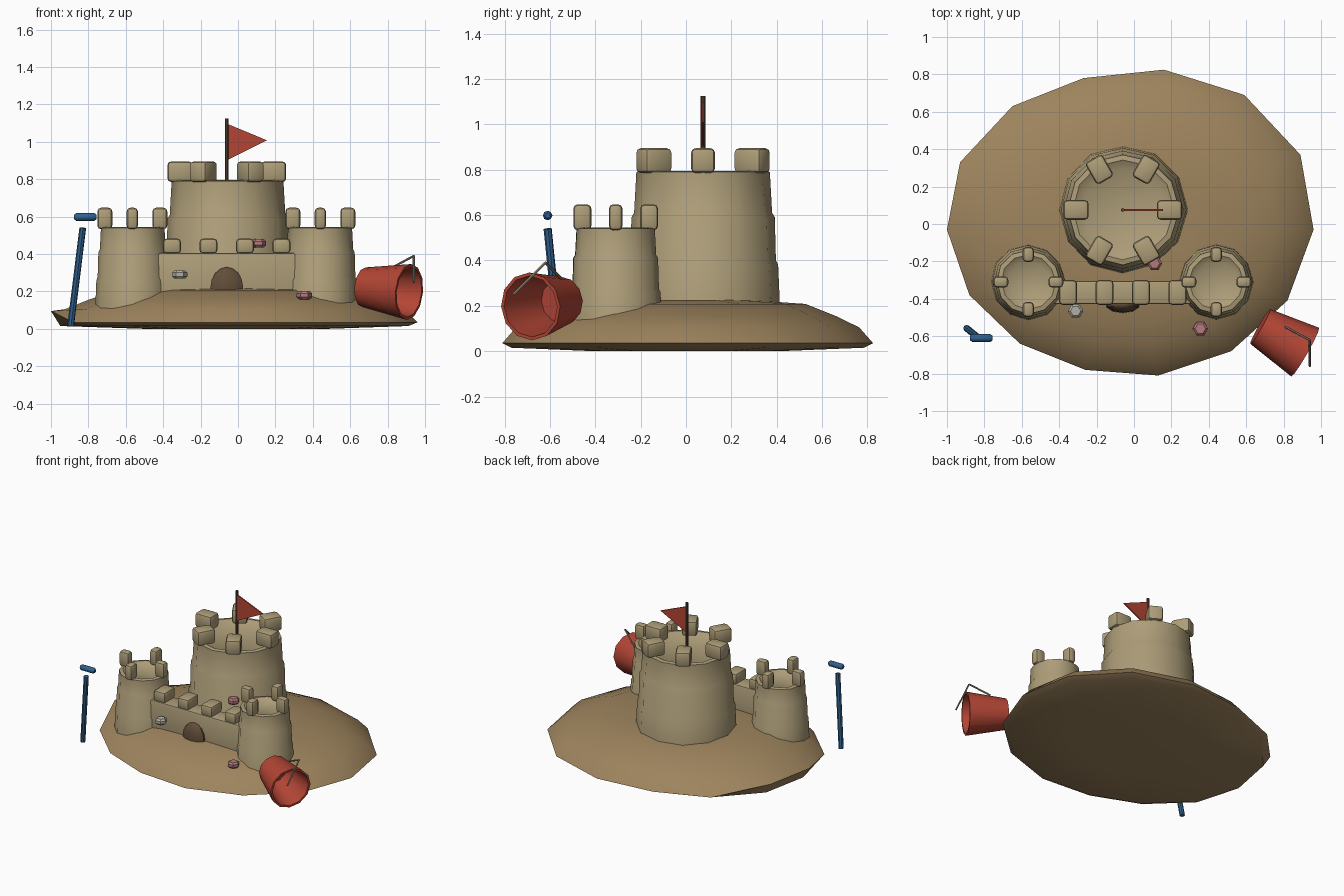
import bpy, bmesh, random
from math import pi, cos, sin, radians
from mathutils import Vector, Matrix

if "Cube" in bpy.data.objects:
    bpy.data.objects.remove(bpy.data.objects["Cube"])

random.seed(4)


def material(name, r, g, b):
    m = bpy.data.materials.new(name)
    m.diffuse_color = (r, g, b, 1)
    m.use_nodes = True
    m.node_tree.nodes["Principled BSDF"].inputs["Base Color"].default_value = m.diffuse_color
    return m


SAND = material("dry_sand", 0.42, 0.34, 0.19)
MOUND = material("mound_sand", 0.34, 0.23, 0.11)
DARK = material("dark_sand", 0.12, 0.075, 0.04)
RED = material("red", 0.45, 0.06, 0.035)
BLUE = material("blue", 0.03, 0.12, 0.28)
WOOD = material("pole_brown", 0.10, 0.06, 0.04)
WIRE = material("wire", 0.30, 0.27, 0.2)
PINK = material("pink", 0.45, 0.2, 0.2)
GREY = material("grey", 0.45, 0.43, 0.38)


def finish(name, bm, mat):
    bmesh.ops.recalc_face_normals(bm, faces=bm.faces)
    me = bpy.data.meshes.new(name)
    bm.to_mesh(me)
    bm.free()
    me.materials.append(mat)
    ob = bpy.data.objects.new(name, me)
    bpy.context.collection.objects.link(ob)
    return ob


def loft(name, rings, mat):
    """Skin a list of point rings, capping both ends."""
    bm = bmesh.new()
    vs = [[bm.verts.new(p) for p in ring] for ring in rings]
    n = len(vs[0])
    for a, b in zip(vs, vs[1:]):
        for i in range(n):
            j = (i + 1) % n
            bm.faces.new((a[i], a[j], b[j], b[i]))
    bm.faces.new(vs[0])
    bm.faces.new(vs[-1])
    return finish(name, bm, mat)


def lathe(name, profile, start, axis, sides, mat, jitter=0.0):
    """Revolve (radius, height) points about an axis."""
    q = Vector(axis).to_track_quat('Z', 'Y')
    wob = [1 + random.uniform(-jitter, jitter) for _ in range(sides)]
    return loft(name, [[Vector(start) + q @ Vector((r * w * cos(2 * pi * i / sides),
                                                    r * w * sin(2 * pi * i / sides), h))
                        for i, w in enumerate(wob)] for r, h in profile], mat)


def rod(name, a, b, r, mat, sides=8):
    d = Vector(b) - Vector(a)
    return lathe(name, [(r, 0), (r, d.length)], a, d, sides, mat)


def block(name, loc, size, mat, angle=0, bevel=0.0):
    bm = bmesh.new()
    bmesh.ops.create_cube(bm, size=1)
    bmesh.ops.scale(bm, vec=size, verts=bm.verts)
    if bevel:
        bmesh.ops.bevel(bm, geom=bm.edges[:], offset=bevel, segments=2,
                        profile=0.5, affect='EDGES')
    bm.transform(Matrix.Translation(loc) @ Matrix.Rotation(angle, 4, 'Z'))
    return finish(name, bm, mat)


# sand mound: irregular outline scaled inward and upward
outline = [(-1.0, -.03), (-.88, -.38), (-.61, -.64), (-.26, -.78), (.13, -.81),
           (.52, -.68), (.82, -.41), (.96, -.03), (.89, .37), (.59, .69),
           (.16, .825), (-.27, .78), (-.65, .63), (-.93, .33)]
loft("sand_mound",
     [[(x * s, y * s, z) for x, y in outline] for s, z in ((.5, 0.0), (.95, .015))]
     + [[(x, y, .095 if x < -.9 else .035) for x, y in outline]]
     + [[(x * s, y * s, z) for x, y in outline]
        for s, z in ((.925, .105), (.8, .155), (.64, .208), (.35, .225))], MOUND)


# round towers with recessed tops and a crown of merlons
def tower(name, x, y, profile, sides, count, ring, size, z):
    lathe(name, profile, (x, y, 0), (0, 0, 1), sides, SAND, 0.02)
    for i in range(count):
        a = 2 * pi * i / count
        block(f"{name}_merlon_{i + 1}", (x + ring * cos(a), y + ring * sin(a), z),
              size, SAND, a, 0.02)


tower("keep", -.06, .075,
      [(.345, .15), (.335, .38), (.325, .40), (.32, .59), (.308, .61), (.298, .79),
       (.27, .795), (.22, .765)],
      12, 6, .25, (.135, .105, .11), .84)
for side, x in (("left", -.565), ("right", .44)):
    tower(f"{side}_tower", x, -.31,
          [(.203, .05), (.195, .26), (.188, .275), (.184, .41), (.176, .425),
           (.17, .54), (.145, .545), (.11, .52)],
          12, 4, .147, (.08, .06, .115), .59)

# front wall with merlons and a domed doorway
block("front_wall", (-.06, -.366, .255), (.74, .125, .30), SAND, 0, .012)
for i in range(4):
    block(f"wall_merlon_{i + 1}", (-.353 + .195 * i, -.366, .442),
          (.095, .132, .08), SAND, 0, .018)
bm = bmesh.new()
bmesh.ops.create_uvsphere(bm, u_segments=10, v_segments=8, radius=1)
bm.transform(Matrix.Translation((-.06, -.43, .22)) @ Matrix.Diagonal((.092, .045, .11, 1)))
finish("doorway", bm, DARK)

# shells
for i, (p, m) in enumerate((((-.312, -.465, .29), GREY), ((.355, -.56, .18), PINK),
                            ((.11, -.21, .457), PINK))):
    lathe(f"shell_{i + 1}", [(.028, -.022), (.041, -.01), (.041, .01), (.028, .022)],
          p, (0, 0, 1), 6, m)

# flag and pole
rod("flag_pole", (-.06, .075, .75), (-.06, .075, 1.125), .01, WOOD)
loft("flag", [[(-.055, y, 1.095), (.155, y, 1.008), (-.055, y, .903)]
              for y in (.07, .08)], RED)

# tipped bucket with wire handle
base, mouth = Vector((.675, -.548, .222)), Vector((.915, -.685, .197))
L = (mouth - base).length
lathe("bucket", [(.107, 0), (.15, L), (.135, L), (.095, .015)],
      base, mouth - base, 12, RED)
grip = [(.81, -.55, .32), (.94, -.62, .39), (.94, -.76, .25)]
for i in range(2):
    rod(f"bucket_handle_{i + 1}", grip[i], grip[i + 1], .006, WIRE, 6)

# spade shaft and grip
rod("spade_shaft", (-.895, -.557, .015), (-.83, -.61, .54), .018, BLUE)
lathe("spade_grip", [(.012, 0), (.021, .012), (.021, .108), (.012, .12)],
      (-.876, -.61, .598), (1, 0, 0), 8, BLUE)

# soft shading with sharp edges kept
for ob in bpy.context.collection.objects:
    ob.select_set(True)
    bpy.context.view_layer.objects.active = ob
bpy.ops.object.shade_smooth_by_angle(angle=radians(40))
